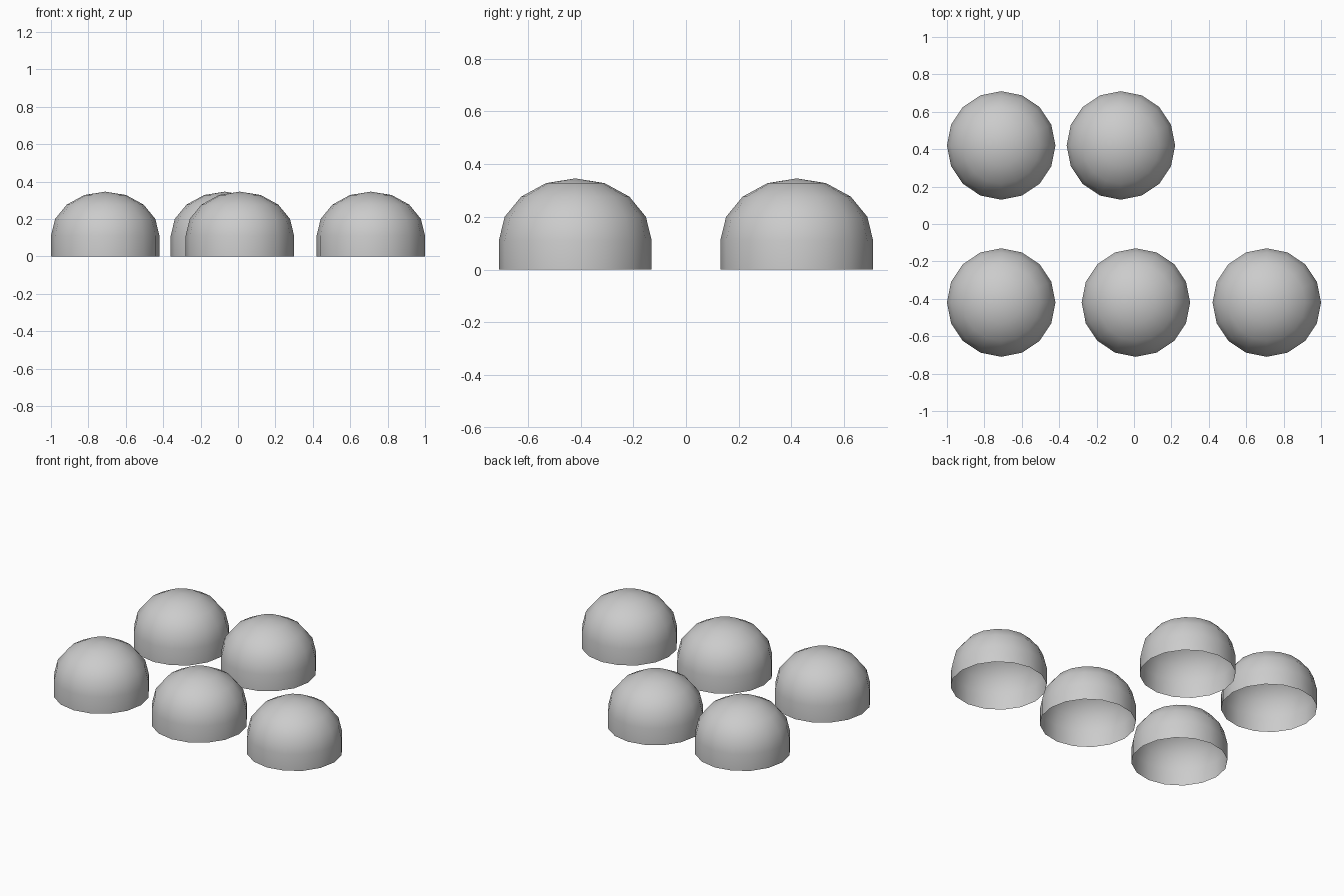
import bpy, bmesh
from math import sin, cos, radians
from mathutils import Vector

cube = bpy.data.objects.get("Cube")
if cube:
    bpy.data.objects.remove(cube, do_unlink=True)

RADIUS, WALL, CROWN, SIDES, RINGS = 0.29, 0.11, 0.236, 16, 4

grey = bpy.data.materials.new("plain grey")
grey.use_nodes = True
colour = (0.6, 0.6, 0.6, 1)
grey.diffuse_color = colour
grey.node_tree.nodes["Principled BSDF"].inputs["Base Color"].default_value = colour


def dome(name, x, y):
    """Open-bottomed dome: a straight wall topped by a flattened hemisphere."""
    bm = bmesh.new()
    heights = [(RADIUS, 0)]
    for i in range(RINGS):
        a = radians(90 * i / RINGS)
        heights.append((RADIUS * cos(a), WALL + CROWN * sin(a)))
    rings = []
    for r, z in heights:
        angles = [radians(360 * k / SIDES) for k in range(SIDES)]
        rings.append([bm.verts.new((r * cos(t), r * sin(t), z)) for t in angles])
    tip = bm.verts.new((0, 0, WALL + CROWN))
    for k in range(SIDES):
        n = (k + 1) % SIDES
        for low, high in zip(rings, rings[1:]):
            bm.faces.new((low[k], low[n], high[n], high[k]))
        bm.faces.new((rings[-1][k], rings[-1][n], tip))
    for face in bm.faces:
        face.smooth = True
    mesh = bpy.data.meshes.new(name)
    bm.to_mesh(mesh)
    bm.free()
    mesh.materials.append(grey)
    obj = bpy.data.objects.new(name, mesh)
    obj.location = Vector((x, y, 0))
    bpy.context.collection.objects.link(obj)


# Front row of three, back row of two
dome("front_right_dome", -0.71, -0.42)
dome("front_middle_dome", 0.01, -0.42)
dome("front_left_dome", 0.71, -0.42)
dome("back_right_dome", -0.71, 0.42)
dome("back_middle_dome", -0.07, 0.42)
